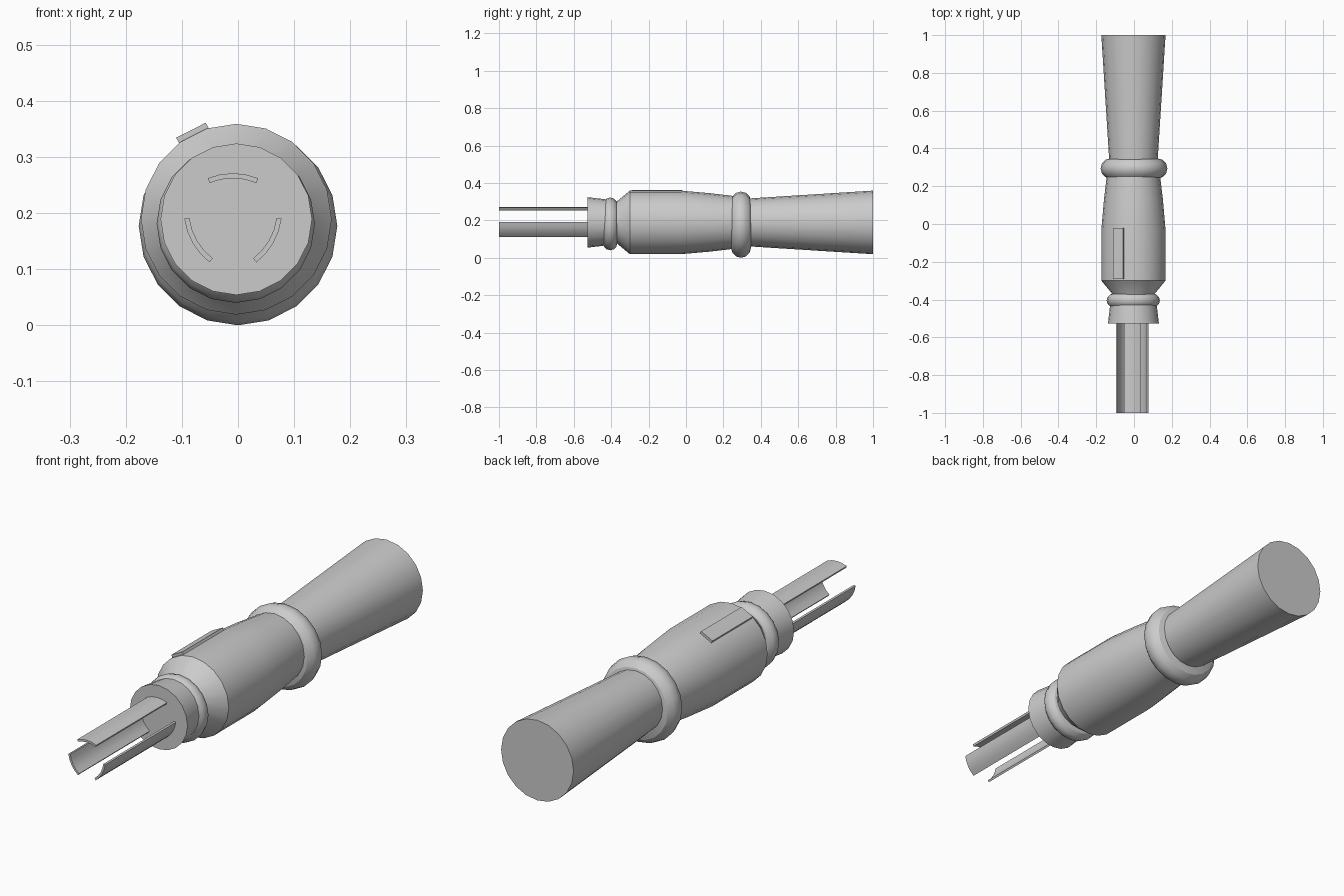
import bpy, bmesh, math

if "Cube" in bpy.data.objects:
    bpy.data.objects.remove(bpy.data.objects["Cube"])

SIDES = 20
CX, CZ = -0.003, 0.189      # axis of the turned body


def finish(name, bm):
    bmesh.ops.recalc_face_normals(bm, faces=bm.faces)
    mesh = bpy.data.meshes.new(name)
    bm.to_mesh(mesh)
    bm.free()
    ob = bpy.data.objects.new(name, mesh)
    bpy.context.collection.objects.link(ob)
    bpy.ops.object.select_all(action='DESELECT')
    ob.select_set(True)
    bpy.context.view_layer.objects.active = ob
    bpy.ops.object.shade_smooth_by_angle(angle=math.radians(30))
    return ob


def lathe(name, profile, cx=CX, cz=CZ, closed=False):
    """Turn (y, radius) points around an axis parallel to y."""
    bm = bmesh.new()
    rings = []
    for y, r in profile:
        rings.append([bm.verts.new((cx + r * math.sin(math.tau * i / SIDES), y,
                                    cz + r * math.cos(math.tau * i / SIDES)))
                      for i in range(SIDES)])
    pairs = list(zip(rings, rings[1:]))
    if closed:
        pairs.append((rings[-1], rings[0]))
    else:
        bm.faces.new(rings[0])
        bm.faces.new(rings[-1])
    for a, b in pairs:
        for i in range(SIDES):
            j = (i + 1) % SIDES
            bm.faces.new((a[i], a[j], b[j], b[i]))
    return finish(name, bm)


def ring(name, y, major, minor, cx, cz, n=12):
    prof = [(y + minor * math.sin(math.tau * k / n), major + minor * math.cos(math.tau * k / n))
            for k in range(n)]
    return lathe(name, prof, cx, cz, closed=True)


# Turned body parts
lathe("rear_handle", [(0.29, 0.126), (0.35, 0.129), (1.0, 0.170)])
lathe("barrel", [(-0.405, 0.100), (-0.37, 0.112), (-0.30, 0.170), (-0.03, 0.170), (0.13, 0.156), (0.29, 0.137)])
lathe("front_collar", [(-0.527, 0.135), (-0.40, 0.120)])

# Rounded rings
ring("large_ring", 0.294, 0.124, 0.053, 0.0, 0.177)
ring("small_ring", -0.405, 0.104, 0.037, -0.004, 0.181)

# Flat switch on the upper left of the barrel
bpy.ops.mesh.primitive_cube_add(size=1)
switch = bpy.context.object
switch.name = "switch"
tilt = math.radians(27)
switch.scale = (0.059, 0.27, 0.016)
switch.rotation_euler = (0, -tilt, 0)
switch.location = (CX - 0.170 * math.sin(tilt), -0.155, CZ + 0.170 * math.cos(tilt))

# Three curved prongs around the front
ARC_R, THICK, HALF, STEPS = 0.117, 0.009, math.radians(22.6), 4
PX, PZ, REACH = -0.009, 0.188, 0.083
for k in range(3):
    turn = math.tau * k / 3
    section = []
    for radius, sign in ((ARC_R, 1), (ARC_R - THICK, -1)):
        for s in range(STEPS + 1):
            a = sign * HALF * (2 * s / STEPS - 1)
            u, v = radius * math.sin(a), radius * math.cos(a) + REACH - ARC_R
            section.append((PX + u * math.cos(turn) + v * math.sin(turn),
                            PZ - u * math.sin(turn) + v * math.cos(turn)))
    bm = bmesh.new()
    front = [bm.verts.new((x, -1.0, z)) for x, z in section]
    back = [bm.verts.new((x, -0.51, z)) for x, z in section]
    n = len(section)
    bm.faces.new(front)
    bm.faces.new(back)
    for i in range(n):
        j = (i + 1) % n
        bm.faces.new((front[i], front[j], back[j], back[i]))
    finish(f"prong_{k + 1}", bm)
